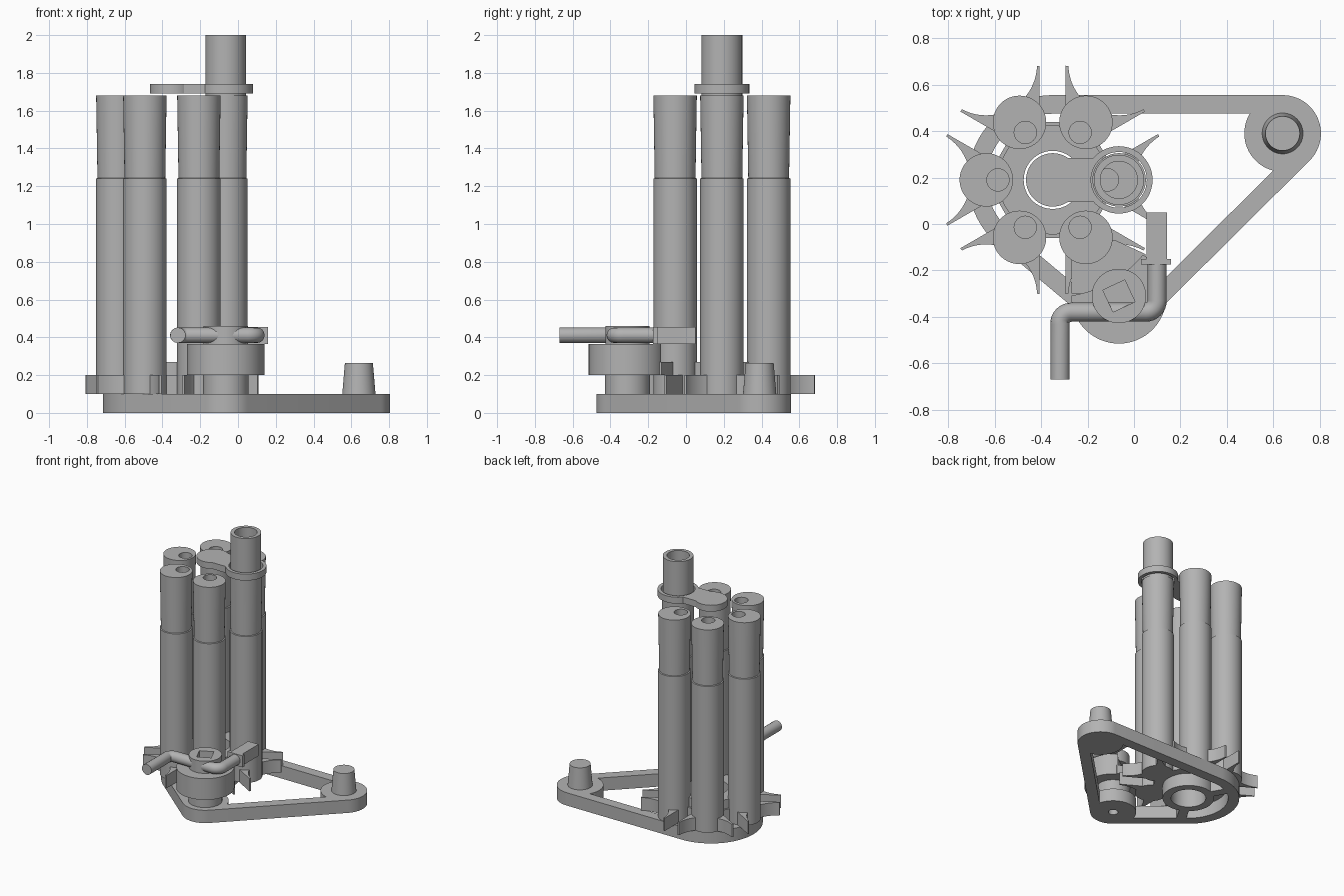
import bpy, bmesh, math
from mathutils import Vector

if "Cube" in bpy.data.objects:
    bpy.data.objects.remove(bpy.data.objects["Cube"])

grey = bpy.data.materials.new("plain grey")
grey.diffuse_color = (0.45, 0.45, 0.45, 1)
grey.use_nodes = True
grey.node_tree.nodes["Principled BSDF"].inputs["Base Color"].default_value = grey.diffuse_color

A, B, C = (-0.35, 0.19), (-0.065, -0.31), (0.64, 0.39)   # wheel, crank and peg centres


def circle(c, r, n=64, a0=0, a1=2 * math.pi):
    return [(c[0] + r * math.cos(a0 + (a1 - a0) * i / n),
             c[1] + r * math.sin(a0 + (a1 - a0) * i / n)) for i in range(n)]


def polar(c, r, deg):
    return (c[0] + r * math.cos(math.radians(deg)), c[1] + r * math.sin(math.radians(deg)))


def bar(c, deg, r0, r1, w):
    """Rectangle running outward from c between two radii."""
    a = math.radians(deg)
    d, n = Vector((math.cos(a), math.sin(a))), Vector((-math.sin(a), math.cos(a)))
    o = Vector(c)
    return [tuple(o + d * r + n * s * w / 2) for r, s in ((r0, -1), (r1, -1), (r1, 1), (r0, 1))]


def box(x0, x1, y0, y1):
    return [(x0, y0), (x1, y0), (x1, y1), (x0, y1)]


def hull(pts):
    def half(ps):
        out = []
        for p in ps:
            while len(out) > 1 and ((out[-1][0] - out[-2][0]) * (p[1] - out[-2][1])
                                    - (out[-1][1] - out[-2][1]) * (p[0] - out[-2][0])) <= 1e-9:
                out.pop()
            out.append(p)
        return out[:-1]
    ps = sorted(set(pts))
    return half(ps) + half(ps[::-1])


def loft(name, rings):
    """Solid through a stack of (outline, height) rings with equal point counts."""
    bm = bmesh.new()
    vs = [[bm.verts.new((x, y, z)) for x, y in pts] for pts, z in rings]
    n = len(vs[0])
    bm.faces.new(vs[0][::-1])
    bm.faces.new(vs[-1])
    for lo, hi in zip(vs, vs[1:]):
        for i in range(n):
            j = (i + 1) % n
            bm.faces.new((lo[i], lo[j], hi[j], hi[i]))
    me = bpy.data.meshes.new(name)
    bm.to_mesh(me)
    bm.free()
    me.materials.append(grey)
    ob = bpy.data.objects.new(name, me)
    bpy.context.collection.objects.link(ob)
    return ob


def prism(name, pts, z0, z1):
    return loft(name, [(pts, z0), (pts, z1)])


def combine(ob, others, op='DIFFERENCE'):
    """Apply booleans in turn and remove the helper solids."""
    for o in others:
        m = ob.modifiers.new("b", 'BOOLEAN')
        m.operation, m.object, m.solver = op, o, 'EXACT'
        dg = bpy.context.evaluated_depsgraph_get()
        me = bpy.data.meshes.new_from_object(ob.evaluated_get(dg))
        ob.modifiers.clear()
        ob.data = me
        bpy.data.objects.remove(o)
    return ob


def cutter(pts, z0, z1):
    return prism("cutter", pts, z0, z1)


# base frame: outer outline, inner opening that leaves bosses, hub and spokes
def outline(inset):
    return hull(circle(A, 0.365 - inset, 96) + circle(B, 0.165 - inset) + circle(C, 0.165 - inset))

base = prism("base_frame", outline(0), 0, 0.1)
opening = cutter(outline(0.08), -0.05, 0.15)
combine(opening, [cutter(p, -0.1, 0.2) for p in (
    circle(A, 0.185), circle(B, 0.165), circle(C, 0.165),
    bar(A, 120, 0.1, 0.4, 0.07), bar(A, 240, 0.1, 0.4, 0.07))])
combine(base, [opening, cutter(circle(A, 0.125), -0.05, 0.15),
               cutter(circle(B, 0.035, 32), -0.05, 0.09)])

# indexing wheel: disc with locking arcs and straight slots
wheel = prism("indexing_wheel", circle(A, 0.495, 128), 0.1, 0.2)
combine(wheel, [cutter(circle(polar(A, 0.575, 60 * k), 0.22), 0, 0.3) for k in range(6)])
combine(wheel, [cutter(bar(A, 60 * k + 30, 0.25, 0.6, 0.112), 0, 0.3) for k in range(6)])
combine(wheel, [cutter(circle(A, 0.125), 0, 0.3)])
hub = combine(prism("wheel_hub", circle(A, 0.235), 0.2, 0.27), [cutter(circle(A, 0.125), 0.1, 0.4)])

# six upright cylinders with an off-centre hole in the top
cylinders = []
for k in range(6):
    c = polar(A, 0.286, 60 * k)
    cyl = loft("cylinder_%d" % (k + 1), [(circle(c, r), z) for r, z in (
        (0.115, 0.1), (0.115, 1.24), (0.108, 1.243), (0.114, 1.62), (0.115, 1.68))])
    cylinders.append(combine(cyl, [cutter(circle(polar(A, 0.236, 60 * k), 0.048, 40), 1.3, 1.8)]))

# open tube on top, held by a collar and link plate
T = polar(A, 0.285, 0)
tube = combine(prism("top_tube", circle(T, 0.108), 1.68, 2.0), [cutter(circle(T, 0.08), 1.6, 2.1)])
link = prism("top_link", circle(A, 0.115), 1.69, 1.74)
combine(link, [prism("neck", box(A[0], T[0], 0.095, 0.285), 1.69, 1.74),
               prism("collar", circle(T, 0.145), 1.69, 1.74)], 'UNION')
combine(link, [cutter(circle(T, 0.12), 1.6, 1.8)])

# peg on the far corner
peg = loft("peg", [(circle(C, 0.088), 0.1), (circle(C, 0.074), 0.265)])

# crank drum with its post, clearance arc and drive sector
post = prism("crank_post", circle(B, 0.12), 0.1, 0.2)
drum = combine(prism("crank_drum", circle(B, 0.205), 0.2, 0.365),
               [cutter(circle(A, 0.505, 128), 0.1, 0.5)])
sector = prism("drive_sector", [(-0.27, -0.3), (-0.1, -0.3), (0.04, -0.2), (0.05, -0.13),
                                (-0.08, -0.07), (-0.2, -0.07), (-0.27, -0.1)], 0.2, 0.27)
boss = combine(prism("crank_boss", circle(B, 0.117), 0.365, 0.46),
               [cutter(bar(B, 25, -0.052, 0.052, 0.104), 0.38, 0.6)])

# crank handle: a bent round rod swept along rounded corners
path = [(0.1, -0.16)]
path += circle((0.05, -0.33), 0.05, 8, 0, -math.pi / 2) + [(0.05, -0.38)]
path += circle((-0.27, -0.43), 0.05, 8, math.pi / 2, math.pi) + [(-0.318, -0.43), (-0.318, -0.67)]
cu = bpy.data.curves.new("rod", 'CURVE')
cu.dimensions, cu.bevel_depth, cu.bevel_resolution, cu.use_fill_caps = '3D', 0.041, 6, True
sp = cu.splines.new('POLY')
sp.points.add(len(path) - 1)
for p, (x, y) in zip(sp.points, path):
    p.co = (x, y, 0.411, 1)
rod = bpy.data.objects.new("rod_curve", cu)
bpy.context.collection.objects.link(rod)
me = bpy.data.meshes.new_from_object(rod.evaluated_get(bpy.context.evaluated_depsgraph_get()))
bpy.data.objects.remove(rod)
me.materials.clear()
me.materials.append(grey)
handle = bpy.data.objects.new("crank_handle", me)
bpy.context.collection.objects.link(handle)

# grip block and its flange
block = prism("grip_block", box(0.053, 0.143, -0.17, 0.05), 0.366, 0.456)
flange = prism("grip_flange", box(0.03, 0.16, -0.175, -0.15), 0.366, 0.456)

# smooth the round walls, keep the edges sharp
bpy.ops.object.select_all(action='DESELECT')
for o in bpy.context.collection.objects:
    o.select_set(True)
bpy.context.view_layer.objects.active = base
bpy.ops.object.shade_smooth_by_angle(angle=math.radians(30))
